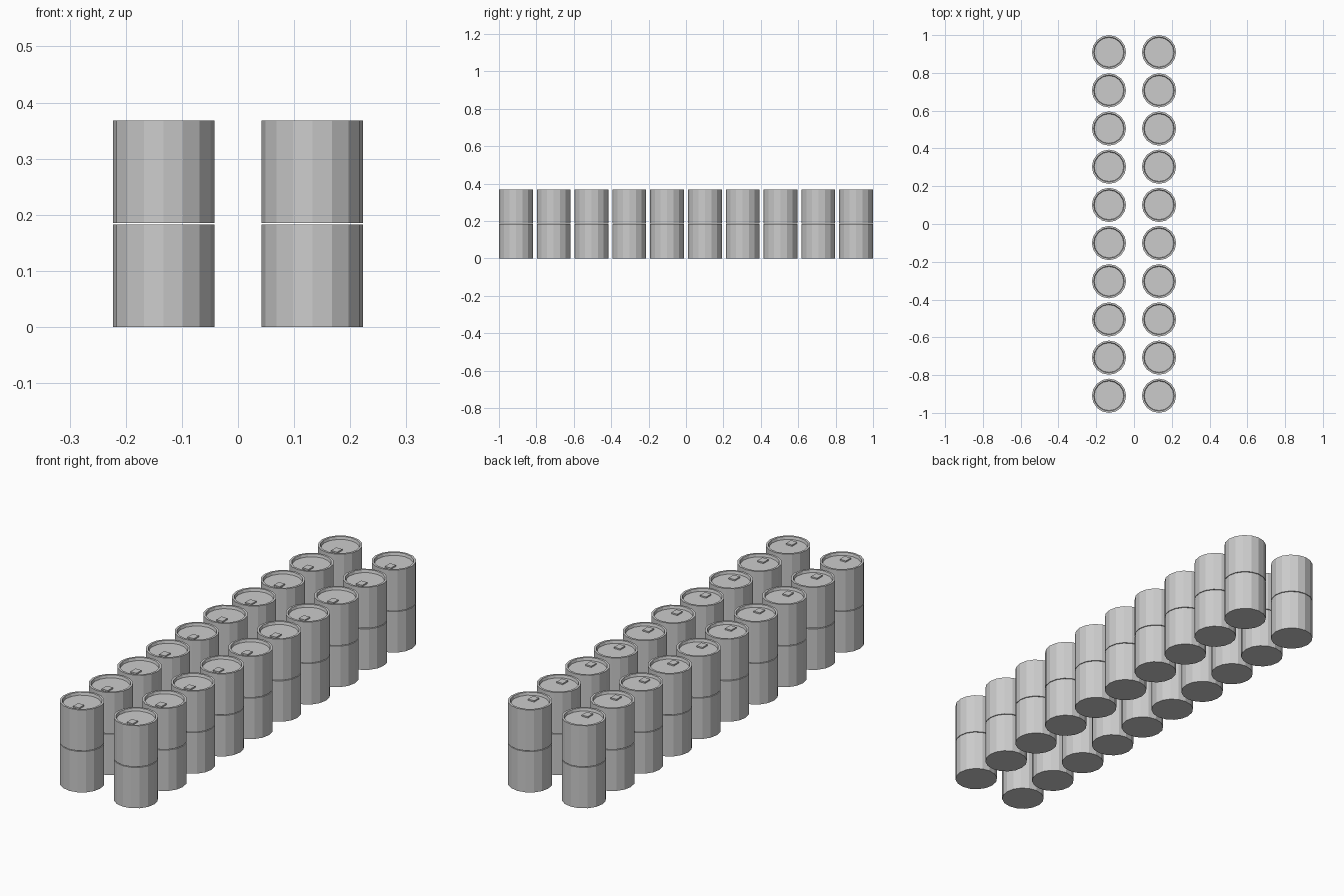
import bpy, bmesh, math
from mathutils import Matrix

if "Cube" in bpy.data.objects:
    bpy.data.objects.remove(bpy.data.objects["Cube"], do_unlink=True)

SIDES = 16
RADIUS, HEIGHT = 0.0905, 0.1825
LIP, RECESS = 0.081, 0.012
ROW_X, PITCH, LAYER = 0.1325, 0.2021, 0.1855

metal = bpy.data.materials.new("grey_metal")
metal.use_nodes = True
grey = (0.6, 0.6, 0.6, 1)
metal.diffuse_color = grey
metal.node_tree.nodes["Principled BSDF"].inputs["Base Color"].default_value = grey


def finish(bm, name):
    bmesh.ops.recalc_face_normals(bm, faces=bm.faces)
    mesh = bpy.data.meshes.new(name)
    bm.to_mesh(mesh)
    bm.free()
    mesh.materials.append(metal)
    return mesh


def can_mesh():
    # Flat-sided can with a raised lip around a sunken lid
    bm = bmesh.new()
    profile = [(RADIUS, 0), (RADIUS, HEIGHT), (LIP, HEIGHT),
               (LIP - 0.003, HEIGHT - RECESS)]
    rings = []
    for r, z in profile:
        rings.append([bm.verts.new((r * math.cos(a), r * math.sin(a), z))
                      for a in (math.tau * i / SIDES for i in range(SIDES))])
    for low, high in zip(rings, rings[1:]):
        for i in range(SIDES):
            j = (i + 1) % SIDES
            bm.faces.new((low[i], low[j], high[j], high[i]))
    bm.faces.new(rings[0][::-1])
    bm.faces.new(rings[-1])
    return finish(bm, "can")


def tab_mesh():
    # Small pull tab lying on the lid
    bm = bmesh.new()
    size = Matrix.Diagonal((0.03, 0.036, 0.006, 1))
    place = Matrix.Translation((0.008, -0.036, HEIGHT - RECESS + 0.003))
    bmesh.ops.create_cube(bm, size=1, matrix=place @ size)
    return finish(bm, "pull_tab")


def add(name, mesh, location):
    obj = bpy.data.objects.new(name, mesh)
    obj.location = location
    bpy.context.collection.objects.link(obj)


# Two rows of ten stacks, two cans high
can, tab = can_mesh(), tab_mesh()
for side, x in (("right", -ROW_X), ("left", ROW_X)):
    for n in range(10):
        y = (n - 4.5) * PITCH
        for level, z in (("lower", 0), ("upper", LAYER)):
            add(f"{level}_{side}_can_{n + 1}", can, (x, y, z))
            add(f"{level}_{side}_pull_tab_{n + 1}", tab, (x, y, z))
